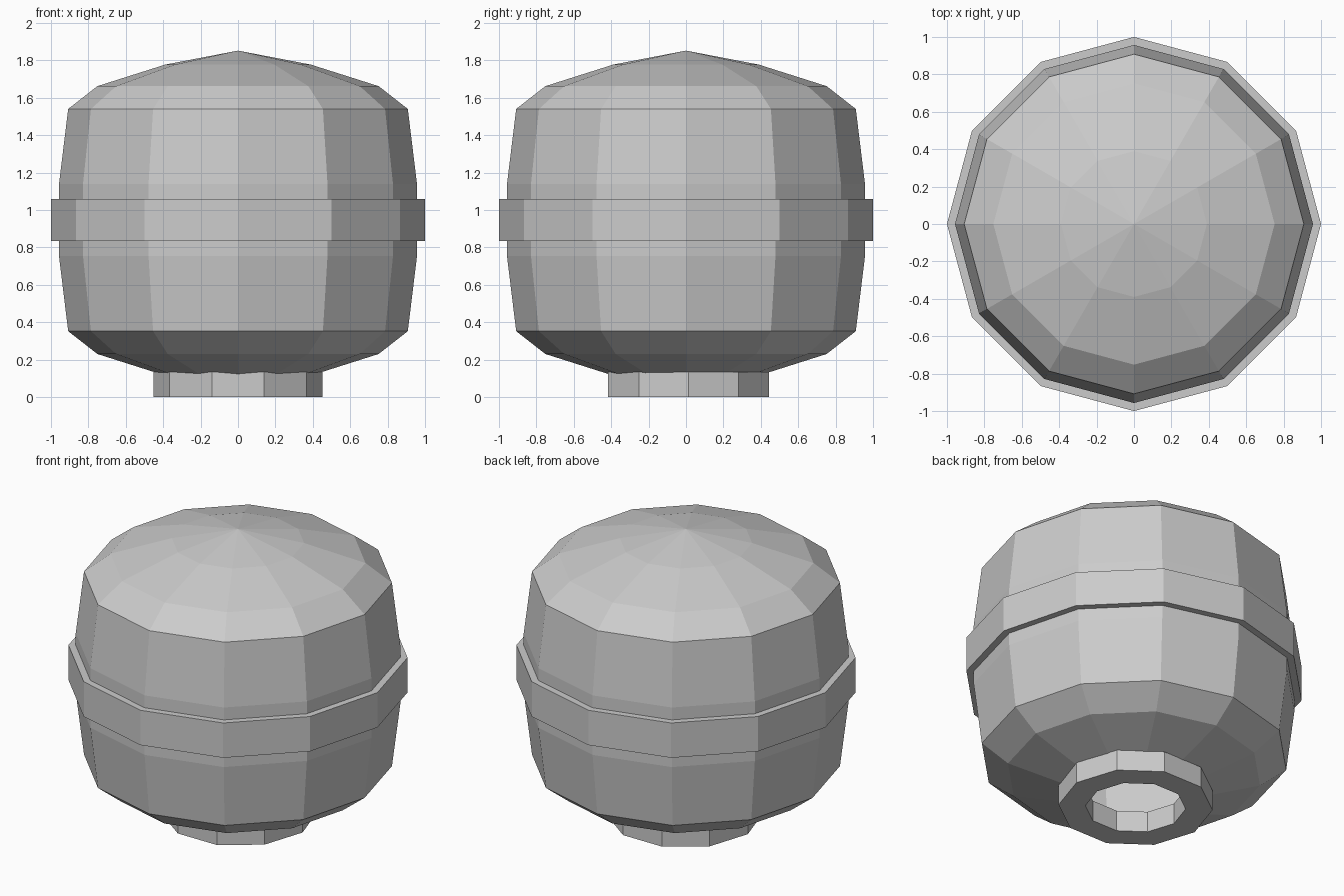
import bpy, bmesh
from math import cos, sin, pi

if "Cube" in bpy.data.objects:
    bpy.data.objects.remove(bpy.data.objects["Cube"])


def lathe(name, profile, sides, closed=False, cy=0.0):
    """Spin an (r, z) profile, listed bottom to top, into flat facets; r = 0 is a pole."""
    bm = bmesh.new()
    rings = []
    for r, z in profile:
        if r == 0:
            rings.append([bm.verts.new((0, cy, z))] * sides)
        else:
            rings.append([bm.verts.new((r * cos(2 * pi * i / sides),
                                        cy + r * sin(2 * pi * i / sides), z))
                          for i in range(sides)])
    pairs = list(zip(rings, rings[1:]))
    if closed:
        pairs.append((rings[-1], rings[0]))
    for a, b in pairs:
        for i in range(sides):
            j = (i + 1) % sides
            quad = [a[i], a[j], b[j], b[i]]
            bm.faces.new(list(dict.fromkeys(quad)))
    mesh = bpy.data.meshes.new(name)
    bm.to_mesh(mesh)
    bm.free()
    obj = bpy.data.objects.new(name, mesh)
    bpy.context.collection.objects.link(obj)
    return obj


# Barrel body: mirrored halves about the equator, raised band, open underneath
MID = 0.946
half = [(1.0, 0.113), (0.957, 0.113), (0.957, 0.193), (0.908, 0.594),
        (0.752, 0.716), (0.39, 0.831)]
lower = [(r, MID - h) for r, h in reversed(half)]
upper = [(r, MID + h) for r, h in half]
lathe("barrel_body", lower + upper + [(0, 1.852)], 12)

# Hollow ten-sided foot ring, set very slightly back
lathe("foot_ring", [(0.453, 0), (0.453, 0.135), (0.295, 0.135), (0.295, 0)],
      10, closed=True, cy=0.014)
